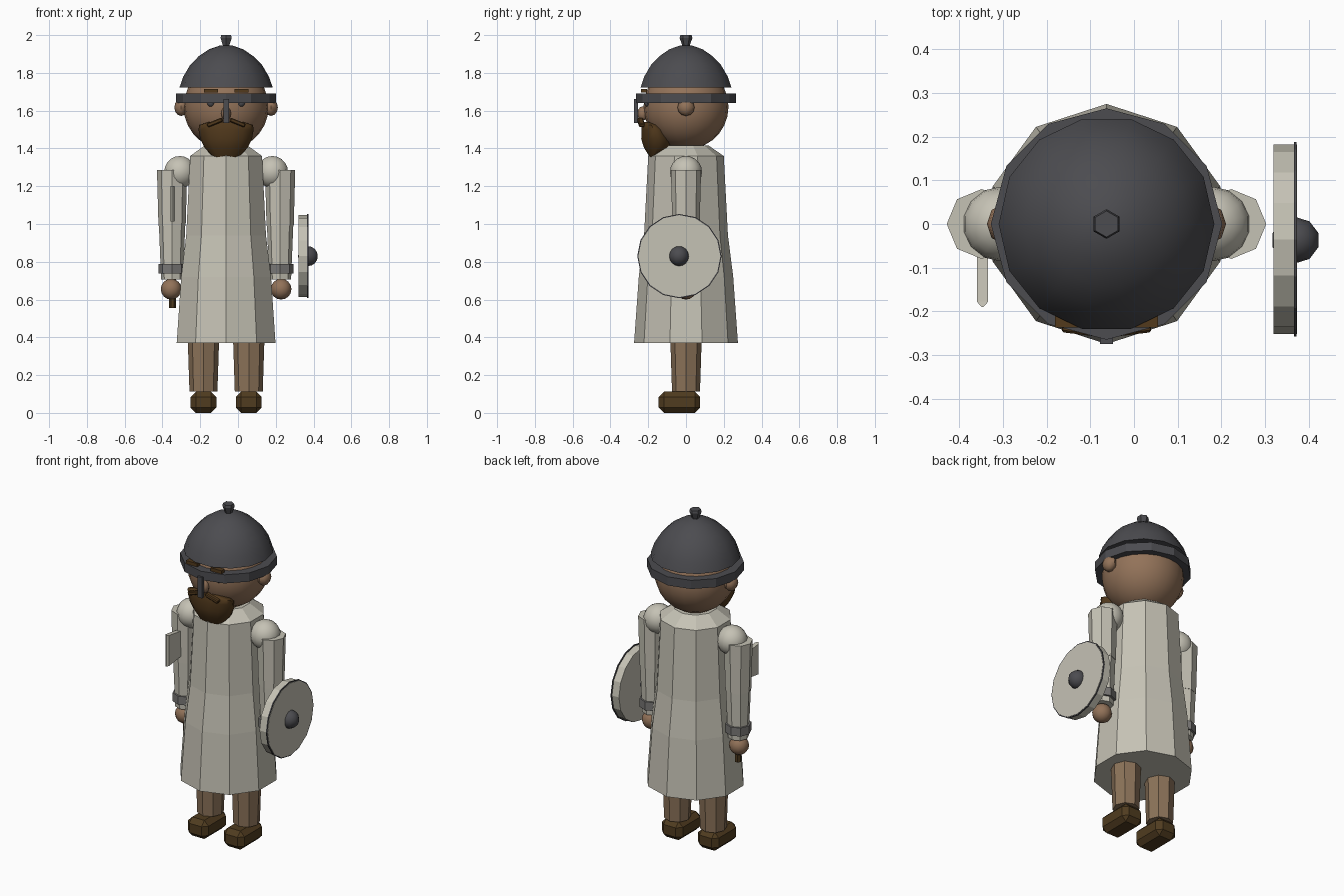
import bpy, bmesh, math
from mathutils import Vector

if "Cube" in bpy.data.objects:
    bpy.data.objects.remove(bpy.data.objects["Cube"])

CX = -0.063  # body axis


def material(name, rgb):
    m = bpy.data.materials.new(name)
    m.diffuse_color = (*rgb, 1)
    m.use_nodes = True
    m.node_tree.nodes["Principled BSDF"].inputs["Base Color"].default_value = m.diffuse_color
    return m


CLOTH = material("pale_cloth", (0.56, 0.54, 0.46))
SKIN = material("skin", (0.29, 0.17, 0.10))
TROUSER = material("brown_trousers", (0.26, 0.17, 0.10))
IRON = material("dark_iron", (0.072, 0.072, 0.08))
HAIR = material("brown_hair", (0.085, 0.042, 0.012))
LEATHER = material("boot_leather", (0.08, 0.045, 0.014))
GREY = material("grey_cuff", (0.19, 0.185, 0.18))


def finish(name, bm, mat, smooth=False):
    bmesh.ops.recalc_face_normals(bm, faces=bm.faces)
    me = bpy.data.meshes.new(name)
    bm.to_mesh(me)
    bm.free()
    me.materials.append(mat)
    ob = bpy.data.objects.new(name, me)
    bpy.context.collection.objects.link(ob)
    if smooth:
        bpy.ops.object.select_all(action='DESELECT')
        ob.select_set(True)
        bpy.context.view_layer.objects.active = ob
        bpy.ops.object.shade_smooth_by_angle(angle=math.radians(50))
    return ob


def loft(name, rings, n, mat, smooth=False, start=0.0):
    """Capped stack of n-sided rings: (z, rx, ry, cx, cy)."""
    bm = bmesh.new()
    loops = []
    for z, rx, ry, cx, cy in rings:
        loops.append([bm.verts.new((cx + rx * math.cos(start + math.tau * i / n),
                                    cy + ry * math.sin(start + math.tau * i / n), z))
                      for i in range(n)])
    for a, b in zip(loops, loops[1:]):
        for i in range(n):
            j = (i + 1) % n
            bm.faces.new((a[i], a[j], b[j], b[i]))
    bm.faces.new(loops[0])
    bm.faces.new(loops[-1])
    return finish(name, bm, mat, smooth)


def column(name, profile, n, mat, cx=CX, cy=0.0, smooth=False, start=0.0):
    return loft(name, [(z, r, r, cx, cy) for r, z in profile], n, mat, smooth, start)


def ball(name, loc, radii, mat, u=16, v=10):
    bm = bmesh.new()
    bmesh.ops.create_uvsphere(bm, u_segments=u, v_segments=v, radius=1)
    for w in bm.verts:
        w.co = Vector(loc) + Vector(radii) * w.co
    return finish(name, bm, mat, True)


def box(name, loc, size, mat, bevel=0.0, tilt=0.0, yaw=0.0):
    bm = bmesh.new()
    bmesh.ops.create_cube(bm, size=1)
    for w in bm.verts:
        w.co = w.co * Vector(size)
    if bevel:
        bmesh.ops.bevel(bm, geom=bm.edges[:], offset=bevel, segments=1, affect='EDGES')
    ob = finish(name, bm, mat)
    ob.location = loc
    ob.rotation_euler = (0, tilt, yaw)
    return ob


# Vector component-wise product helper for older and newer mathutils alike
def disc_x(name, x0, x1, r, y, z, n, mat):
    """Upright disc facing +x."""
    bm = bmesh.new()
    a, b = [[bm.verts.new((x, y + r * math.sin(math.tau * i / n),
                           z + r * math.cos(math.tau * i / n))) for i in range(n)]
            for x in (x0, x1)]
    for i in range(n):
        j = (i + 1) % n
        bm.faces.new((a[i], a[j], b[j], b[i]))
    bm.faces.new(a)
    bm.faces.new(b)
    return finish(name, bm, mat)


# Long tunic: skirt, chest and sloped collar
column("tunic", [(0.275, 0.37), (0.25, 0.72), (0.222, 0.94), (0.2, 1.36), (0.12, 1.415)],
       10, CLOTH, start=math.pi / 2)

# Head and helmet
ball("head", (CX, 0, 1.62), (0.225, 0.225, 0.225), SKIN, 20, 14)
column("helmet_dome", [(0.247, 1.722), (0.227, 1.78), (0.19, 1.842), (0.145, 1.888),
                       (0.09, 1.925), (0.03, 1.946)], 14, IRON, smooth=True)
column("helmet_band", [(0.265, 1.64), (0.265, 1.692)], 12, IRON)
column("helmet_knob", [(0.016, 1.935), (0.034, 1.985), (0.03, 2.0)], 6, IRON,
       start=math.pi / 2)
box("nose_guard", (CX, -0.265, 1.598), (0.03, 0.02, 0.125), IRON)

# Face
ball("nose", (CX, -0.228, 1.585), (0.026, 0.03, 0.038), SKIN, 8, 6)
loft("beard", [(1.355, 0.07, 0.028, CX, -0.165), (1.405, 0.115, 0.075, CX, -0.15),
               (1.45, 0.137, 0.082, CX, -0.157), (1.50, 0.146, 0.07, CX, -0.168),
               (1.525, 0.142, 0.05, CX, -0.185), (1.54, 0.09, 0.02, CX, -0.21)],
     14, HAIR, smooth=True)

# Mirrored parts
for s, side in ((-1, "left"), (1, "right")):
    arm_x = CX + s * 0.286
    leg_x = CX + s * 0.12
    ball(f"ear_{side}", (CX + s * 0.238, 0, 1.617), (0.036, 0.045, 0.045), SKIN, 8, 6)
    ball(f"eye_{side}", (CX + s * 0.08, -0.205, 1.64), (0.02, 0.015, 0.02), IRON, 8, 6)
    box(f"brow_{side}", (CX + s * 0.081, -0.222, 1.705), (0.074, 0.03, 0.02), HAIR)
    box(f"moustache_{side}", (CX + s * 0.06, -0.238, 1.537), (0.085, 0.03, 0.022), HAIR,
        0.005, tilt=s * 0.38, yaw=s * 0.12)
    ball(f"shoulder_{side}", (CX + s * 0.245, 0, 1.275), (0.085,) * 3, CLOTH, 14, 10)
    column(f"upper_arm_{side}", [(0.072, 0.99), (0.08, 1.285)], 8, CLOTH, arm_x)
    column(f"forearm_{side}", [(0.058, 0.705), (0.07, 1.0)], 8, CLOTH, arm_x)
    column(f"cuff_{side}", [(0.072, 0.737), (0.072, 0.788)], 8, GREY, arm_x)
    ball(f"hand_{side}", (CX + s * 0.291, 0, 0.655), (0.055,) * 3, SKIN, 12, 8)
    column(f"leg_{side}", [(0.074, 0.113), (0.084, 0.42)], 8, TROUSER, leg_x)
    box(f"boot_{side}", (leg_x, -0.035, 0.056), (0.137, 0.22, 0.112), LEATHER, 0.028)

# Hand axe held along the arm
AX = -0.347
column("axe_handle", [(0.018, 0.555), (0.018, 1.2)], 6, LEATHER, AX)
bm = bmesh.new()
# rows of the blade section: y, half thickness, half height
rows = [[bm.verts.new((AX + sx * t, y, 1.107 + sz * h))
         for sx, sz in ((-1, -1), (1, -1), (1, 1), (-1, 1))]
        for y, t, h in ((-0.02, 0.013, 0.07), (-0.178, 0.013, 0.092), (-0.19, 0.002, 0.095))]
for a, b in zip(rows, rows[1:]):
    for i in range(4):
        j = (i + 1) % 4
        bm.faces.new((a[i], a[j], b[j], b[i]))
bm.faces.new(rows[0])
bm.faces.new(rows[-1])
finish("axe_blade", bm, CLOTH)

# Round shield with thin rim and boss
disc_x("shield", 0.32, 0.374, 0.217, -0.035, 0.83, 16, CLOTH)
disc_x("shield_rim", 0.366, 0.372, 0.223, -0.035, 0.83, 16, IRON)
ball("shield_boss", (0.37, -0.037, 0.83), (0.055, 0.053, 0.053), IRON, 10, 8)
